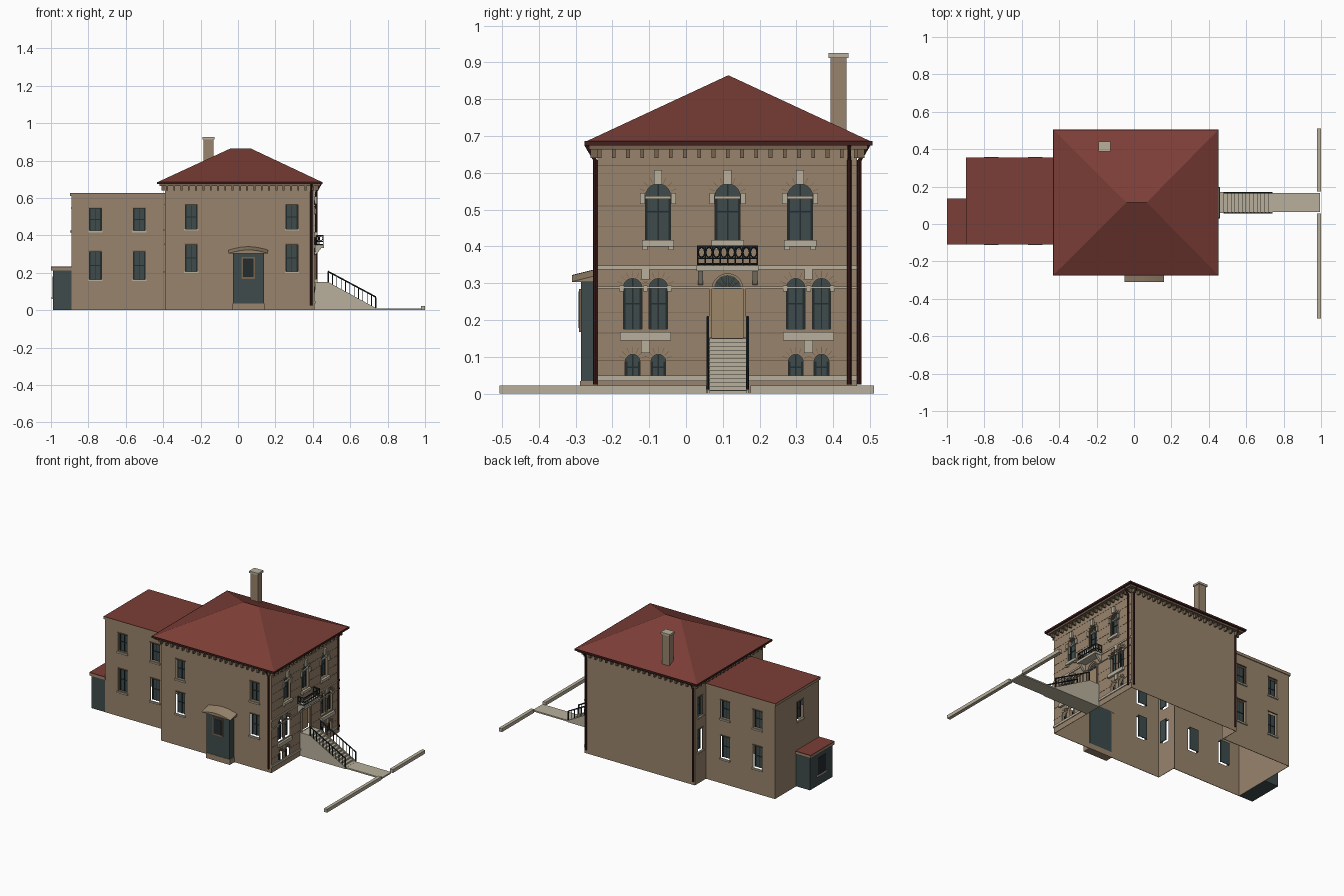
import bpy, bmesh, math
from mathutils import Vector

cube = bpy.data.objects.get("Cube")
if cube:
    bpy.data.objects.remove(cube, do_unlink=True)


def material(name, rgb):
    m = bpy.data.materials.new(name)
    lin = [(c / 255 / 12.92) if c < 11 else ((c / 255 + 0.055) / 1.055) ** 2.4 for c in rgb] + [1]
    m.diffuse_color = lin
    m.use_nodes = True
    m.node_tree.nodes["Principled BSDF"].inputs["Base Color"].default_value = lin
    return m


WALL = material("tan_brick", (152, 132, 108))
ROOF = material("red_roof", (124, 62, 55))
GLASS = material("dark_teal", (62, 75, 76))
STONE = material("cream_stone", (184, 176, 156))
GUTTER = material("maroon_metal", (66, 32, 30))
IRON = material("black_iron", (36, 44, 47))
BROWN = material("brown_brick", (118, 100, 80))
DOOR = material("door_wood", (158, 134, 106))

parts = {}     # part name -> (bmesh, material)


def mesh_for(name, mat):
    return parts.setdefault(name, (bmesh.new(), mat))[0]


# Wall planes: u runs along the wall, v is height, w points outwards
PLANES = {
    "facade": lambda u, v, w: (0.41 + w, u, v),
    "front": lambda u, v, w: (u, -0.24 - w, v),
    "rear_end": lambda u, v, w: (-0.39 - w, u, v),
    "wing_front": lambda u, v, w: (u, -0.105 - w, v),
    "wing_back": lambda u, v, w: (u, 0.35 + w, v),
    "wing_end": lambda u, v, w: (-0.89 - w, u, v),
    "annex_end": lambda u, v, w: (-0.99 - w, u, v),
    "porch": lambda u, v, w: (u, -0.285 - w, v),
    "porch_roof": lambda u, v, w: (u, -0.24 - w, v - (0.25 * w if v > 0.306 else 0)),
    "stairs": lambda u, v, w: (u, w, v),
}


def prism(name, mat, plane, pts, w0, w1):
    bm, f = mesh_for(name, mat), PLANES[plane]
    a = [bm.verts.new(f(u, v, w0)) for u, v in pts]
    b = [bm.verts.new(f(u, v, w1)) for u, v in pts]
    bm.faces.new(a[::-1])
    bm.faces.new(b)
    for i in range(len(a)):
        j = (i + 1) % len(a)
        bm.faces.new((a[i], a[j], b[j], b[i]))


def slab(name, mat, plane, u0, u1, v0, v1, w0=-0.002, w1=0.008):
    prism(name, mat, plane, [(u0, v0), (u1, v0), (u1, v1), (u0, v1)], w0, w1)


def box(name, mat, x, y, z):
    prism(name, mat, "stairs", [(x[0], z[0]), (x[1], z[0]), (x[1], z[1]), (x[0], z[1])], *y)


def rod(name, mat, p, q, r=0.003, n=6):
    p, q = Vector(p), Vector(q)
    d = q - p
    m = d.to_track_quat("Z", "Y").to_matrix().to_4x4()
    m.translation = (p + q) / 2
    bmesh.ops.create_cone(mesh_for(name, mat), cap_ends=True, segments=n,
                          radius1=r, radius2=r, depth=d.length, matrix=m)


def opening(u, z0, z1, width, arched):
    h = width / 2
    if not arched:
        return [(u - h, z0), (u + h, z0), (u + h, z1), (u - h, z1)]
    arc = [(u + h * math.cos(math.pi * i / 10), z1 - h + h * math.sin(math.pi * i / 10)) for i in range(11)]
    return [(u - h, z0), (u + h, z0)] + arc


def window(plane, u, z0, z1, width, arched=False):
    pts = opening(u, z0, z1, width, arched)
    cutter = "cutter_main" if plane in ("facade", "front", "rear_end") else "cutter_wing"
    prism(cutter, WALL, plane, pts, -0.012, 0.02)
    # Recessed sash with a meeting rail and a centre bar
    prism("window_panes", GLASS, plane, pts, -0.024, -0.02)
    mid, h = (z0 + z1) / 2, width / 2
    slab("window_bars", IRON, plane, u - h, u + h, mid - 0.002, mid + 0.002, -0.021, -0.017)
    slab("window_bars", IRON, plane, u - 0.002, u + 0.002, z0, z1 - 0.002, -0.021, -0.017)
    for s in (-1, 1):
        e = u + s * (h - 0.003)
        slab("window_bars", IRON, plane, e - 0.003, e + 0.003, z0, z1 - (h if arched else 0), -0.021, -0.016)
    if arched:
        # Radiating brick joints over the arch
        for k in range(1, 8):
            a = math.pi * k / 8
            c, s = math.cos(a), math.sin(a)
            r0, r1, t = h + 0.004, h + 0.02, 0.0008
            cz = z1 - h
            prism("arch_joints", BROWN, plane,
                  [(u + r0 * c + t * s, cz + r0 * s - t * c), (u + r1 * c + t * s, cz + r1 * s - t * c),
                   (u + r1 * c - t * s, cz + r1 * s + t * c), (u + r0 * c - t * s, cz + r0 * s + t * c)],
                  -0.001, 0.002)
    else:
        slab("plain_sills", STONE, plane, u - h - 0.006, u + h + 0.006, z0 - 0.01, z0)
        slab("plain_lintels", BROWN, plane, u - h - 0.004, u + h + 0.004, z1, z1 + 0.006, -0.002, 0.004)


# Plain windows of main block and wing
for x in (-0.25, 0.288):
    window("front", x, 0.435, 0.562, 0.064)
    window("front", x, 0.208, 0.35, 0.064)
for y in (-0.175, 0.41):
    window("rear_end", y, 0.435, 0.562, 0.05)
    window("rear_end", y, 0.208, 0.35, 0.05)
for x in (-0.763, -0.528):
    for plane in ("wing_front", "wing_back"):
        window(plane, x, 0.425, 0.544, 0.064)
        window(plane, x, 0.165, 0.312, 0.064)
window("wing_end", 0.09, 0.425, 0.544, 0.064)

# Facade upper windows with keystone, imposts and sill
for y in (-0.076, 0.113, 0.31):
    window("facade", y, 0.418, 0.57, 0.068, True)
    slab("upper_keystones", STONE, "facade", y - 0.011, y + 0.011, 0.568, 0.608, -0.002, 0.012)
    slab("upper_transoms", STONE, "facade", y - 0.034, y + 0.034, 0.529, 0.537, -0.018, -0.008)
    slab("upper_sills", STONE, "facade", y - 0.044, y + 0.044, 0.4, 0.417, -0.002, 0.014)
    for s in (-1, 1):
        slab("upper_imposts", STONE, "facade", y + s * 0.042 - 0.007, y + s * 0.042 + 0.007, 0.515, 0.545)
        slab("sill_blocks", STONE, "facade", y + s * 0.035 - 0.007, y + s * 0.035 + 0.007, 0.39, 0.401)

# Facade paired windows and basement windows
for c in (-0.11, 0.333):
    for s in (-0.035, 0.035):
        window("facade", c + s, 0.176, 0.313, 0.05, True)
        window("facade", c + s, 0.036, 0.107, 0.04, True)
    slab("pair_sills", STONE, "facade", c - 0.069, c + 0.069, 0.145, 0.168, -0.002, 0.014)
    slab("pair_pedestals", STONE, "facade", c - 0.012, c + 0.012, 0.11, 0.146)
    slab("pair_keystones", STONE, "facade", c - 0.011, c + 0.011, 0.31, 0.338)
    for s in (-0.064, 0, 0.064):
        slab("pair_imposts", STONE, "facade", c + s - 0.006, c + s + 0.006, 0.278, 0.294)

# Entrance: arched doorway, door leaf and fanlight
prism("cutter_main", WALL, "facade", opening(0.113, 0.152, 0.326, 0.084, True), -0.012, 0.02)
prism("door_leaf", DOOR, "facade", opening(0.113, 0.152, 0.326, 0.084, True), -0.016, -0.011)
prism("fanlight", GLASS, "facade", opening(0.113, 0.285, 0.322, 0.074, True), -0.012, -0.008)
for k in range(1, 6):
    a = math.pi * k / 6
    rod("fanlight_bars", STONE, (0.403, 0.113, 0.286),
        (0.403, 0.113 + 0.035 * math.cos(a), 0.286 + 0.035 * math.sin(a)), 0.001, 4)
for s in (-1, 1):
    slab("door_pilasters", DOOR, "facade", 0.113 + s * 0.046 - 0.004, 0.113 + s * 0.046 + 0.004, 0.152, 0.287)

# Stone string courses and thin brick course lines
for z0, z1 in ((0.337, 0.348), (0.286, 0.291), (0.035, 0.05)):
    slab("string_courses", STONE, "facade", -0.24, 0.465, z0, z1, -0.002, 0.005)
for z in (0.62, 0.565, 0.51, 0.455, 0.4, 0.22, 0.165, 0.09):
    slab("course_lines", BROWN, "facade", -0.24, 0.465, z - 0.001, z + 0.001, -0.002, 0.001)

# Wing opens into the main block
box("cutter_main", WALL, (-0.42, -0.36), (-0.095, 0.34), (-0.02, 0.6))


def shell(name, x, y, z, open_x=False):
    bm = bmesh.new()
    c = [[bm.verts.new((a, b, h)) for a, b in ((x[0], y[0]), (x[1], y[0]), (x[1], y[1]), (x[0], y[1]))] for h in z]
    for i in range(4):
        j = (i + 1) % 4
        if not (open_x and i == 1):
            bm.faces.new((c[0][i], c[0][j], c[1][j], c[1][i]))
    return add_object(name, bm, WALL)


def add_object(name, bm, mat):
    me = bpy.data.meshes.new(name)
    bm.to_mesh(me)
    bm.free()
    me.materials.append(mat)
    ob = bpy.data.objects.new(name, me)
    bpy.context.scene.collection.objects.link(ob)
    return ob


# Hipped main roof, gutter, soffit and bracket row
bm = mesh_for("main_roof", ROOF)
e = [bm.verts.new(p) for p in ((-0.43, -0.272, 0.685), (0.45, -0.272, 0.685), (0.45, 0.503, 0.685), (-0.43, 0.503, 0.685))]
r0, r1 = bm.verts.new((-0.04, 0.115, 0.865)), bm.verts.new((0.068, 0.115, 0.865))
for f in ((e[0], e[1], r1, r0), (e[1], e[2], r1), (e[2], e[3], r0, r1), (e[3], e[0], r0), e[::-1]):
    bm.faces.new(f)
box("gutter", GUTTER, (-0.433, 0.453), (-0.275, 0.506), (0.674, 0.686))
box("soffit", BROWN, (-0.42, 0.44), (-0.263, 0.493), (0.663, 0.675))
for i in range(19):
    y = -0.235 + i * 0.0387
    for x in ((0.408, 0.43), (-0.41, -0.388)):
        box("eave_brackets", BROWN, x, (y - 0.005, y + 0.005), (0.64, 0.664))
for i in range(21):
    x = -0.38 + i * 0.039
    for y in ((-0.26, -0.238), (0.463, 0.485)):
        box("eave_brackets", BROWN, (x - 0.005, x + 0.005), y, (0.64, 0.664))

# Downspouts with a slanted elbow under the eaves
for x, y, dx, dy in ((0.392, -0.246, 0, -0.025), (-0.38, 0.471, 0, 0.025), (0.395, 0.471, 0, 0.025), (0.418, 0.443, 0.025, 0)):
    rod("downspouts", GUTTER, (x, y, 0.025), (x, y, 0.635), 0.006, 8)
    rod("downspouts", GUTTER, (x, y, 0.633), (x + dx, y + dy, 0.676), 0.005, 8)

# Chimney
box("chimney", WALL, (-0.185, -0.13), (0.392, 0.436), (0.69, 0.912))
box("chimney_cap", STONE, (-0.19, -0.125), (0.387, 0.441), (0.912, 0.925))

# Wing roof and small end annex
box("wing_cornice", WALL, (-0.897, -0.385), (-0.11, 0.355), (0.61, 0.625))
box("wing_roof", ROOF, (-0.897, -0.385), (-0.11, 0.355), (0.625, 0.628))
box("annex", GLASS, (-0.99, -0.888), (-0.104, 0.13), (0, 0.215))
box("annex_cornice", WALL, (-1.0, -0.888), (-0.11, 0.137), (0.213, 0.229))
box("annex_roof", ROOF, (-1.0, -0.888), (-0.11, 0.137), (0.229, 0.234))
slab("annex_window", IRON, "annex_end", -0.03, 0.05, 0.07, 0.18, -0.002, 0.003)
slab("annex_sill", STONE, "annex_end", -0.036, 0.056, 0.06, 0.07)

# Side porch with gently arched lean-to roof
box("porch_base", WALL, (-0.03, 0.142), (-0.288, -0.236), (0, 0.035))
box("porch_body", GLASS, (-0.027, 0.139), (-0.285, -0.236), (0.035, 0.31))
arch = [(0.161 - 0.0211 * i, 0.322 + 0.018 * math.sin(math.pi * i / 10)) for i in range(11)]
prism("porch_roof", WALL, "porch_roof", [(-0.05, 0.304), (0.161, 0.304)] + arch, -0.004, 0.07)
slab("porch_window_frame", BROWN, "porch", 0.02, 0.09, 0.168, 0.284, -0.002, 0.005)
slab("porch_window_pane", IRON, "porch", 0.027, 0.083, 0.178, 0.277, 0, 0.007)

# Front stairs, cheek walls, path and roadside curbs
STEPS = 13
profile = [(0.74, 0), (0.41, 0), (0.41, 0.15)]
for i in range(STEPS):
    x = 0.48 + 0.26 * i / STEPS
    profile += [(x, 0.15 - 0.0108 * i), (x, 0.15 - 0.0108 * (i + 1))]
prism("front_stairs", STONE, "stairs", profile + [(0.74, 0.0096)], 0.062, 0.166)
for y in (0.058, 0.164):
    prism("stair_cheeks", STONE, "stairs", [(0.41, 0), (0.74, 0), (0.74, 0.01), (0.48, 0.152), (0.41, 0.152)], y, y + 0.006)
box("path", STONE, (0.73, 0.995), (0.064, 0.165), (0, 0.009))
for y in ((-0.506, 0.055), (0.175, 0.51)):
    box("curbs", STONE, (0.978, 1.0), y, (0, 0.022))

# Stair railings
for y in (0.059, 0.167):
    rod("stair_rails", IRON, (0.48, y, 0.208), (0.738, y, 0.07), 0.004)
    for i in range(12):
        x = 0.482 + i * 0.0232
        z = 0.15 - (x - 0.48) * 0.54
        rod("stair_rails", IRON, (x, y, z), (x, y, z + 0.057), 0.004 if i in (0, 11) else 0.0022)

# Balcony slab, brackets and ringed railing
box("balcony_slab", STONE, (0.408, 0.461), (0.029, 0.197), (0.334, 0.348))
for y in (0.039, 0.187):
    prism("balcony_brackets", STONE, "stairs", [(0.408, 0.295), (0.42, 0.3), (0.448, 0.335), (0.408, 0.335)], y - 0.007, y + 0.007)
runs = [((0.456, 0.032), (0.456, 0.194), 8), ((0.41, 0.032), (0.456, 0.032), 2), ((0.41, 0.194), (0.456, 0.194), 2)]
for a, b, n in runs:
    a, b = Vector((*a, 0)), Vector((*b, 0))
    for z in (0.352, 0.368, 0.4):
        rod("balcony_railing", IRON, a + Vector((0, 0, z)), b + Vector((0, 0, z)), 0.0025)
    d = (b - a) / n
    for i in range(n + 1):
        p = a + d * i
        rod("balcony_railing", IRON, p + Vector((0, 0, 0.346)), p + Vector((0, 0, 0.402)), 0.002)
    for i in range(n):
        c = a + d * (i + 0.5) + Vector((0, 0, 0.384))
        ring = [c + d.normalized() * 0.009 * math.cos(k * math.pi / 4) + Vector((0, 0, 0.014 * math.sin(k * math.pi / 4))) for k in range(9)]
        for p, q in zip(ring, ring[1:]):
            rod("balcony_railing", IRON, p, q, 0.0018, 4)

# Turn every part into an object
objs = {}
for name, (bm, mat) in parts.items():
    bmesh.ops.recalc_face_normals(bm, faces=bm.faces)
    objs[name] = add_object(name, bm, mat)

# Hollow walls, cut by the window and door openings
main = shell("main_walls", (-0.39, 0.41), (-0.24, 0.465), (0, 0.668))
wing = shell("wing_walls", (-0.89, -0.39), (-0.105, 0.35), (0, 0.615), True)
for ob, cutter in ((main, "cutter_main"), (wing, "cutter_wing"), (objs["course_lines"], "cutter_main")):
    if ob in (main, wing):
        sol = ob.modifiers.new("thickness", "SOLIDIFY")
        sol.thickness, sol.offset = 0.004, -1
    cut = ob.modifiers.new("openings", "BOOLEAN")
    cut.operation, cut.solver, cut.object = "DIFFERENCE", "EXACT", objs[cutter]
    bpy.context.view_layer.objects.active = ob
    for m in [m.name for m in ob.modifiers]:
        bpy.ops.object.modifier_apply(modifier=m)
for name in ("cutter_main", "cutter_wing"):
    bpy.data.objects.remove(objs[name], do_unlink=True)
